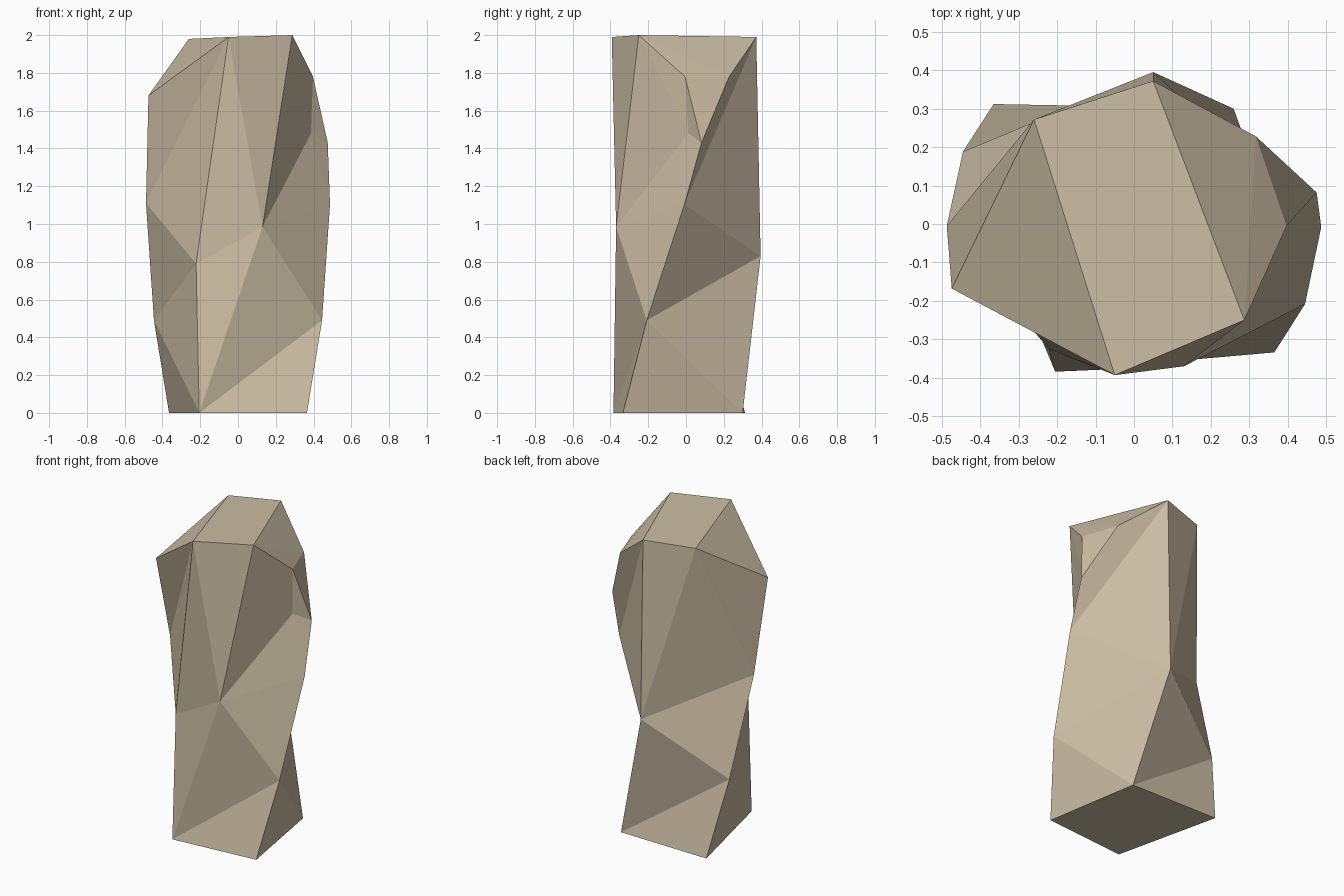
import bpy, bmesh

if "Cube" in bpy.data.objects:
    bpy.data.objects.remove(bpy.data.objects["Cube"])

# Stone colour
stone = bpy.data.materials.new("tan stone")
stone.diffuse_color = (0.60, 0.51, 0.37, 1)
stone.use_nodes = True
stone.node_tree.nodes["Principled BSDF"].inputs["Base Color"].default_value = stone.diffuse_color

# Corners of the chiselled rock, from the cap down to the foot
corners = {
    # cap
    "A": (-0.05, -0.393, 1.99), "B": (0.287, -0.25, 2.0),
    "C": (0.05, 0.372, 1.99), "D": (-0.26, 0.272, 1.98),
    # shoulders and the chipped notch on the right
    "E": (-0.474, -0.168, 1.68), "F": (0.397, -0.005, 1.78),
    "G": (0.317, 0.228, 1.78), "H": (0.475, 0.082, 1.43),
    "I": (0.386, 0.012, 1.48),
    # waist
    "J": (0.13, -0.37, 0.985), "K": (-0.222, -0.325, 0.79),
    "L": (-0.487, -0.005, 1.11), "M": (0.487, -0.008, 1.105),
    "R": (0.05, 0.395, 0.83),
    # knees
    "N": (0.445, -0.208, 0.49), "Q": (-0.445, 0.188, 0.49),
    # foot
    "O": (-0.205, -0.384, 0), "P": (0.365, -0.334, 0),
    "S": (0.259, 0.30, 0), "T": (-0.365, 0.312, 0),
}

bm = bmesh.new()
vert = {k: bm.verts.new(co) for k, co in corners.items()}


def fan(hub, rim):
    """Flat facets radiating from one corner to the chain of its neighbours."""
    for a, b in zip(rim, rim[1:]):
        bm.faces.new([vert[hub], vert[a], vert[b]])


fan("A", "BCDELKJB")   # cap and upper front
fan("O", "STQKJNPS")   # foot and lower front
fan("R", "CDLQSNMC")   # back
fan("H", "CGFIMC")     # notch
fan("J", "NMIB")       # right of front
fan("F", "IBG")        # right shoulder
for rest in ("BCG", "NPS", "QST", "DEL", "KLQ"):
    fan(rest[0], rest[1:])

bmesh.ops.recalc_face_normals(bm, faces=bm.faces)
mesh = bpy.data.meshes.new("rock_pillar")
bm.to_mesh(mesh)
bm.free()
mesh.materials.append(stone)
rock = bpy.data.objects.new("rock_pillar", mesh)
bpy.context.collection.objects.link(rock)
